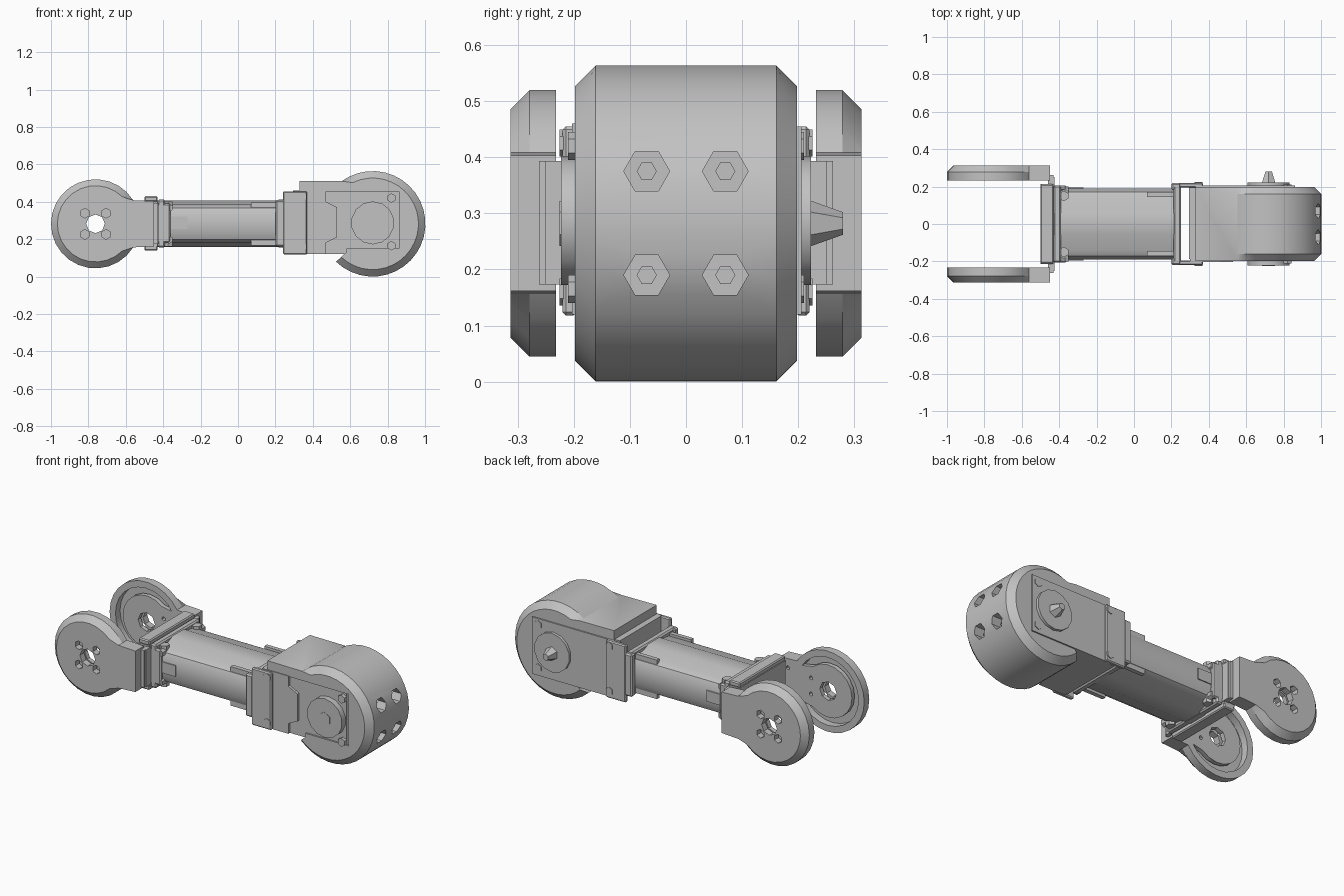
import bpy, bmesh
from math import sin, cos, radians, pi
from mathutils import Matrix, Vector

cube = bpy.data.objects.get("Cube")
if cube:
    bpy.data.objects.remove(cube, do_unlink=True)

GREY = (0.54, 0.54, 0.54, 1)
grey = bpy.data.materials.new("mid_grey")
grey.use_nodes = True
grey.diffuse_color = GREY
grey.node_tree.nodes["Principled BSDF"].inputs["Base Color"].default_value = GREY
MID = 0.282   # height of the arm's centre line


def finish(name, bm):
    bmesh.ops.recalc_face_normals(bm, faces=bm.faces)
    mesh = bpy.data.meshes.new(name)
    bm.to_mesh(mesh)
    bm.free()
    mesh.materials.append(grey)
    obj = bpy.data.objects.new(name, mesh)
    bpy.context.collection.objects.link(obj)
    return obj


def prism(name, pts, a, b, axis="y", chamfer=0, rule=None):
    """Extrude a profile from a to b along an axis; chamfer cap edges chosen by rule."""
    place = (lambda p, d: (p[0], d, p[1])) if axis == "y" else (lambda p, d: (d, p[0], p[1]))
    bm = bmesh.new()
    face = bm.faces.new([bm.verts.new(place(p, a)) for p in pts])
    moved = bmesh.ops.extrude_face_region(bm, geom=[face])["geom"]
    shift = Vector(place((0, 0), b - a))
    bmesh.ops.translate(bm, vec=shift, verts=[v for v in moved if isinstance(v, bmesh.types.BMVert)])
    bmesh.ops.recalc_face_normals(bm, faces=bm.faces)
    if chamfer:
        edges = [e for e in bm.edges if abs(e.verts[0].co.y - e.verts[1].co.y) < 1e-5
                 and rule((e.verts[0].co + e.verts[1].co) / 2)]
        bmesh.ops.bevel(bm, geom=edges, offset=chamfer, segments=1, affect="EDGES")
    return finish(name, bm)


def box(name, x, y, z, chamfer=0):
    bm = bmesh.new()
    bmesh.ops.create_cube(bm, size=1)
    for v in bm.verts:
        v.co = [lo + (c + 0.5) * (hi - lo) for c, (lo, hi) in zip(v.co, (x, y, z))]
    if chamfer:
        bmesh.ops.bevel(bm, geom=bm.edges[:], offset=chamfer, segments=1, affect="EDGES")
    return finish(name, bm)


def rod(name, centre, axis, r, length, sides=6, tip=None):
    bm = bmesh.new()
    bmesh.ops.create_cone(bm, cap_ends=True, segments=sides, radius1=r,
                          radius2=r if tip is None else tip, depth=length)
    turn = Vector((0, 0, 1)).rotation_difference(Vector(axis)).to_matrix().to_4x4()
    bmesh.ops.transform(bm, matrix=Matrix.Translation(centre) @ turn, verts=bm.verts)
    return finish(name, bm)


def cut(obj, cutters):
    bpy.context.view_layer.objects.active = obj
    for c in cutters:
        c.hide_render = True
        mod = obj.modifiers.new("cut", "BOOLEAN")
        mod.operation, mod.solver, mod.object = "DIFFERENCE", "EXACT", c
        bpy.ops.object.modifier_apply(modifier=mod.name)
        bpy.data.objects.remove(c, do_unlink=True)


def arc(cx, r, start, end, n):
    angles = [radians(start + (end - start) * i / n) for i in range(n + 1)]
    return [(cx + r * cos(t), MID + r * sin(t)) for t in angles]


def pair(lo, hi, s):
    return tuple(sorted((s * lo, s * hi)))


# Rounded joint housing with its roof and lower lip
HX = 0.72
outline = arc(HX, 0.282, 226, 486, 26) + [(0.33, 0.512), (0.33, 0.44), (0.57, 0.44), (0.58, 0.13)]


def on_rim(m):
    return (m.x - HX) ** 2 + (m.z - MID) ** 2 > 0.26 ** 2 and m.x > 0.53 and (m.z > 0.47 or m.z < 0.13 or m.x > 0.7)


housing = prism("joint_housing", outline, -0.198, 0.198, chamfer=0.037, rule=on_rim)
holes = [rod("hole", (0.98, y, z), (1, 0, 0), 0.041, 0.16)
         for y in (-0.07, 0.07) for z in (0.375, 0.19)]
window = box("window", (0.45, 0.86), (-0.3, -0.185), (0.15, 0.455))
cut(housing, holes + [window])
for y in (-0.07, 0.07):
    for z in (0.375, 0.19):
        rod("housing_screw", (0.92, y, z), (1, 0, 0), 0.018, 0.05)

# Servo inside the housing
box("servo_body", (0.295, 0.84), (-0.188, 0.195), (0.12, 0.46))
box("servo_back_plate", (0.33, 0.86), (0.19, 0.206), (0.12, 0.455))
prism("servo_front_cover", [(0.3, 0.12), (0.47, 0.12), (0.47, 0.18), (0.53, 0.21), (0.53, 0.37),
                            (0.47, 0.4), (0.47, 0.46), (0.3, 0.46)], -0.203, -0.18)
for s in (-1, 1):
    rod("servo_horn", (HX, s * 0.2, MID + 0.005), (0, 1, 0), 0.115, 0.045, 14)
    for z in (0.165, 0.42):
        rod("servo_screw", (0.82, s * 0.2, z), (0, 1, 0), 0.025, 0.02)
    # Side plates holding the servo to the tube
    box("servo_bracket_side", (0.24, 0.37), pair(0.195, 0.22, s), (0.118, 0.455), 0.006)
    for z in (0.16, 0.425):
        rod("bracket_screw", (0.345, s * 0.215, z), (0, 1, 0), 0.024, 0.02)
rod("horn_back_bolt", (HX, 0.245, MID), (0, 1, 0), 0.045, 0.07, 6, 0.02)
rod("horn_front_screw", (HX, -0.22, MID), (0, 1, 0), 0.04, 0.01)

# Extruded arm tube: sloped shoulders with a raised ridge above and below
quarter = [(0.19, 0.045), (0.172, 0.085), (0.14, 0.103), (0.095, 0.107), (0.055, 0.125)]
upper = quarter + [(-y, z) for y, z in reversed(quarter)]
section = upper + [(y, -z) for y, z in reversed(upper)]
prism("arm_tube", [(y, MID + z) for y, z in section], -0.45, 0.23, "x")

# Collars and clamps at each end of the tube
box("servo_end_plate", (0.21, 0.25), (-0.205, 0.205), (0.155, 0.412), 0.008)
box("fork_end_plate", (-0.43, -0.39), (-0.205, 0.205), (0.155, 0.412), 0.008)
box("fork_bracket_base", (-0.5, -0.43), (-0.213, 0.213), (0.162, 0.402))
for z in (0.138, 0.4):
    box("fork_bracket_flange", (-0.5, -0.43), (-0.213, 0.213), (z, z + 0.03), 0.006)
for s in (-1, 1):
    box("collar_side_left_end", (-0.44, -0.36), pair(0.18, 0.205, s), (0.18, 0.39), 0.008)
    box("collar_side_right_end", (0.2, 0.25), pair(0.18, 0.22, s), (0.16, 0.41), 0.008)
    box("clamp_tab", (-0.39, -0.27), pair(0.17, 0.196, s), (0.255, 0.32))
    for t in (-1, 1):
        z = MID + t * 0.1
        box("tube_rail", (0.07, 0.22), pair(0.145, 0.17, s), (z - 0.015, z + 0.015))
        rod("clamp_screw", (-0.375, s * 0.15, z), (0, 0, 1), 0.028, 0.04)
        rod("clamp_side_screw", (-0.37, s * 0.18, MID + t * 0.085), (0, 1, 0), 0.022, 0.04)

# Fork: two cupped round covers, each with a mounting plate inside
FX = -0.762
cover_outline = arc(FX, 0.238, 32, 328, 22) + [(-0.45, 0.162), (-0.45, 0.403)]
plate_outline = arc(FX, 0.155, 50, 310, 14) + [(-0.6, 0.177), (-0.43, 0.173), (-0.43, 0.393), (-0.6, 0.389)]
for s in (-1, 1):
    cover = prism("fork_cover", cover_outline, s * 0.232, s * 0.313, chamfer=0.034,
                  rule=lambda m: abs(m.y) > 0.3 and m.x < -0.57)
    recess = rod("recess", (FX, s * 0.23, MID), (0, 1, 0), 0.2, 0.09, 24)
    neck_recess = box("neck_recess", (-0.7, -0.4), pair(0.2, 0.25, s), (0.183, 0.383))
    ring = [(FX + 0.08 * cos(a), MID + 0.08 * sin(a)) for a in (pi / 4 + k * pi / 2 for k in range(4))]
    ports = [rod("port", (x, s * 0.3, z), (0, 1, 0), 0.026, 0.06) for x, z in ring]
    bore = rod("bore", (FX, s * 0.27, MID), (0, 1, 0), 0.05, 0.2, 8)
    cut(cover, [recess, neck_recess, bore] + ports)

    plate = prism("fork_plate", plate_outline, s * 0.236, s * 0.262)
    small = [rod("pin_hole", (x, s * 0.25, z), (0, 1, 0), 0.012, 0.1)
             for x, z in ((-0.65, 0.33), (-0.65, 0.235), (-0.5, 0.35), (-0.5, 0.22))]
    cut(plate, [rod("bore", (FX, s * 0.25, MID), (0, 1, 0), 0.055, 0.1, 8)] + small)
    box("fork_link", (-0.46, -0.425), pair(0.2, 0.25, s), (0.173, 0.393))

# Smooth the round surfaces and keep the hard edges
bpy.ops.object.select_all(action="DESELECT")
for obj in bpy.context.scene.objects:
    if obj.type == "MESH" and grey.name in obj.data.materials:
        obj.select_set(True)
        bpy.context.view_layer.objects.active = obj
bpy.ops.object.shade_smooth_by_angle(angle=radians(28))
